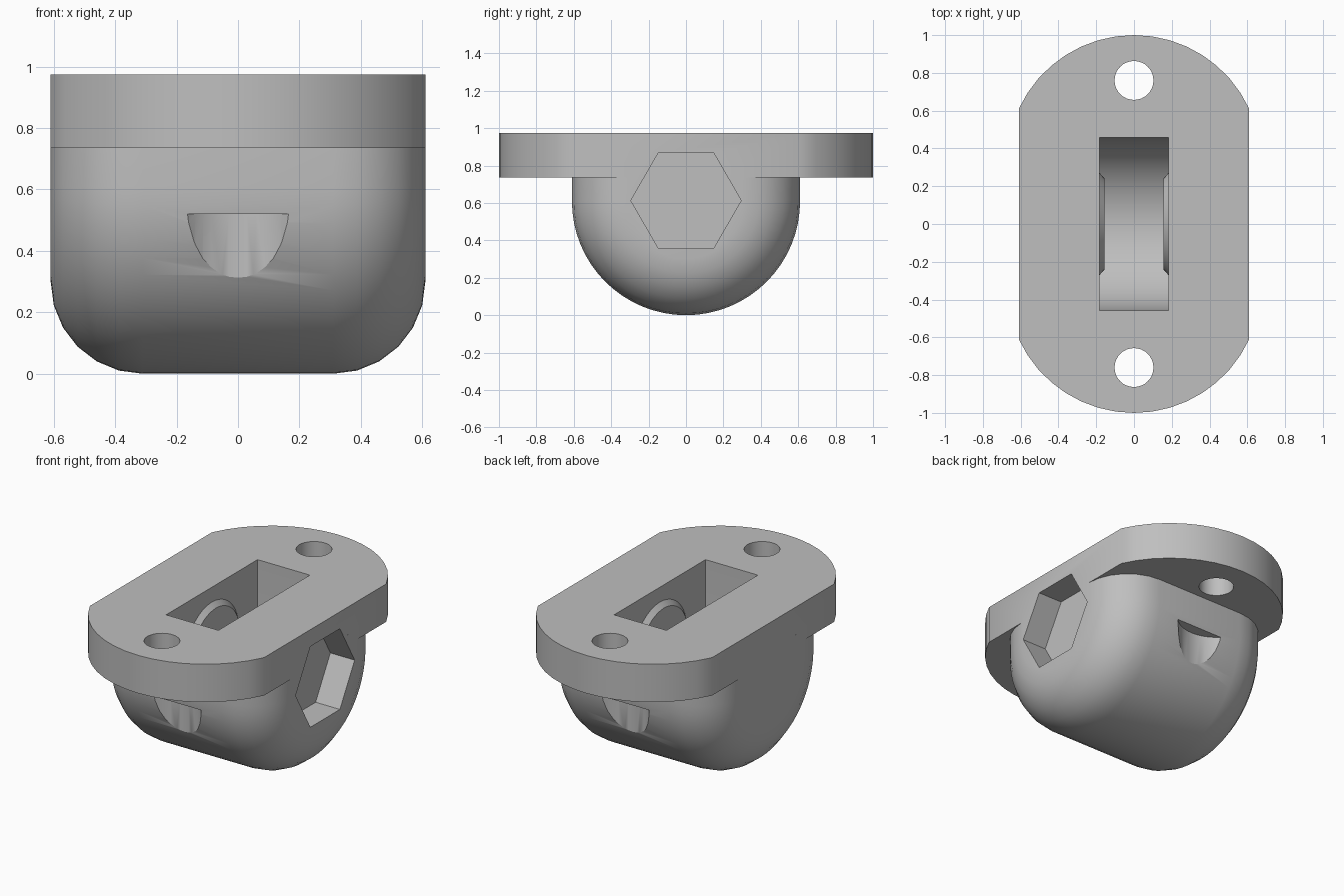
import bpy, bmesh
from math import sin, cos, pi, sqrt, atan2
from mathutils import Matrix

cube = bpy.data.objects.get("Cube")
if cube:
    bpy.data.objects.remove(cube)

AXLE_Z = 0.61
HALF = 0.61       # half width and barrel radius
FILLET = 0.3

grey = bpy.data.materials.new("plain grey")
grey.use_nodes = True
grey.diffuse_color = (0.52, 0.52, 0.52, 1)
grey.node_tree.nodes["Principled BSDF"].inputs["Base Color"].default_value = (0.52, 0.52, 0.52, 1)


def finish(name, bm):
    bmesh.ops.recalc_face_normals(bm, faces=bm.faces)
    mesh = bpy.data.meshes.new(name)
    bm.to_mesh(mesh)
    bm.free()
    mesh.materials.append(grey)
    obj = bpy.data.objects.new(name, mesh)
    bpy.context.collection.objects.link(obj)
    return obj


def loft(name, loops):
    """Skin a list of equal-length closed loops and cap both ends."""
    bm = bmesh.new()
    rings = [[bm.verts.new(p) for p in loop] for loop in loops]
    for a, b in zip(rings, rings[1:]):
        for i in range(len(a)):
            j = (i + 1) % len(a)
            bm.faces.new((a[i], a[j], b[j], b[i]))
    bm.faces.new(rings[0])
    bm.faces.new(rings[-1])
    return finish(name, bm)


def u_loop(x, r, top, steps=32):
    """U-shaped section: half circle below the axle, straight sides above."""
    arc = [(x, r * cos(pi + pi * i / steps), AXLE_Z + r * sin(pi + pi * i / steps))
           for i in range(steps + 1)]
    return [(x, -r, top)] + arc + [(x, r, top)]


def cylinder(name, r1, r2, start, end, axis, segments=48):
    """Cylinder or cone between two points lying along the x or z axis."""
    bm = bmesh.new()
    length = end[axis] - start[axis]
    bmesh.ops.create_cone(bm, cap_ends=True, segments=segments, radius1=r1,
                          radius2=r2, depth=abs(length))
    turn = Matrix.Rotation(pi / 2 if length > 0 else -pi / 2, 4, 'Y') if axis == 0 else Matrix()
    mid = [(a + b) / 2 for a, b in zip(start, end)]
    bm.transform(Matrix.Translation(mid) @ turn)
    return finish(name, bm)


def combine(target, tool, operation):
    mod = target.modifiers.new(tool.name, 'BOOLEAN')
    mod.operation = operation
    mod.solver = 'EXACT'
    mod.object = tool
    bpy.context.view_layer.objects.active = target
    bpy.ops.object.modifier_apply(modifier=mod.name)
    bpy.data.objects.remove(tool)


# Barrel-bottomed housing with rounded ends
stations = []
for i in range(7):
    a = pi / 2 * i / 6
    stations.append((HALF - FILLET + FILLET * cos(a), HALF - FILLET + FILLET * sin(a)))
sections = [(-x, r) for x, r in stations] + [(x, r) for x, r in reversed(stations)]
housing = loft("bracket_housing", [u_loop(x, r, 0.8) for x, r in sections])

# Mounting flange with straight sides and arched ends
centre_y = 0.328
radius = 1 - centre_y
corner = atan2(HALF - centre_y, HALF)
outline = []
for side in (1, -1):
    for i in range(17):
        a = corner + (pi - 2 * corner) * i / 16
        outline.append((side * radius * cos(a), side * (centre_y + radius * sin(a))))
flange = loft("flange", [[(x, y, z) for x, y in outline] for z in (0.735, 0.975)])
combine(housing, flange, 'UNION')

# Wheel slot with round floor
slot = loft("slot", [u_loop(x, 0.457, 1.2) for x in (-0.183, 0.183)])
combine(housing, slot, 'DIFFERENCE')

# Tapered bosses on the slot walls
for side in (1, -1):
    boss = cylinder("boss", 0.295, 0.24, (side * 0.205, 0, AXLE_Z),
                    (side * 0.155, 0, AXLE_Z), 0)
    combine(housing, boss, 'UNION')

# Axle bore and hexagonal nut pocket
combine(housing, cylinder("bore", 0.155, 0.155, (-1, 0, AXLE_Z + 0.003),
                          (1, 0, AXLE_Z + 0.003), 0), 'DIFFERENCE')
hexagon = [(0.295 * cos(pi / 3 * i), AXLE_Z + 0.003 + 0.295 * sin(pi / 3 * i)) for i in range(6)]
pocket = loft("nut_pocket", [[(x, y, z) for y, z in hexagon] for x in (0.44, 0.9)])
combine(housing, pocket, 'DIFFERENCE')

# Screw holes and the clearance notches beneath them
for y in (-0.76, 0.76):
    combine(housing, cylinder("screw_hole", 0.103, 0.103, (0, y, 0.6), (0, y, 1.2), 2, 32),
            'DIFFERENCE')
    combine(housing, cylinder("notch", 0.228, 0.228, (0, y, -0.2), (0, y, 0.52), 2),
            'DIFFERENCE')

bpy.ops.object.select_all(action='DESELECT')
housing.select_set(True)
bpy.context.view_layer.objects.active = housing
bpy.ops.object.shade_smooth_by_angle(angle=pi / 6)
